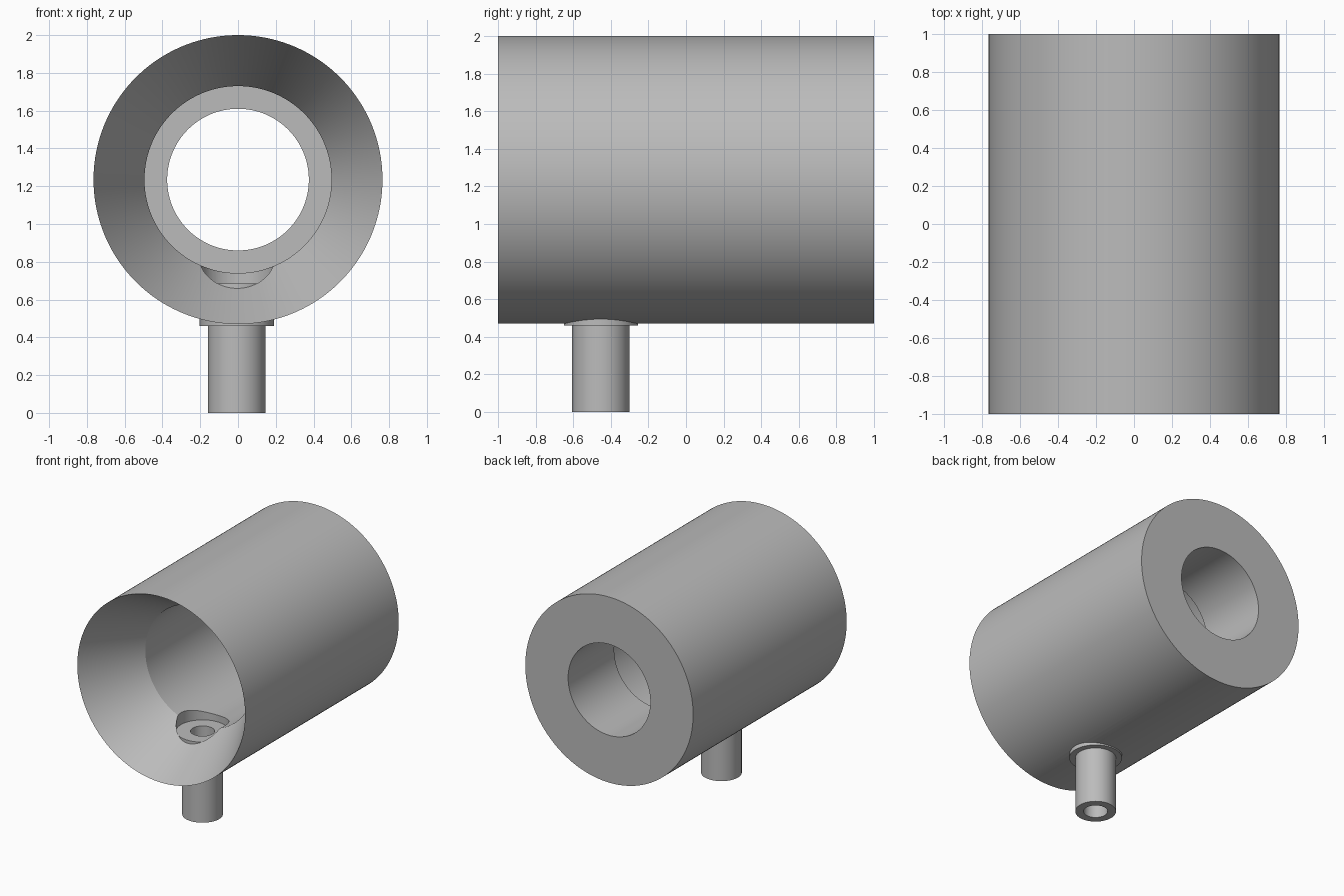
import bpy, bmesh
from math import pi, radians
from mathutils import Matrix

default = bpy.data.objects.get("Cube")
if default:
    bpy.data.objects.remove(default)

steel = bpy.data.materials.new("plain_grey")
steel.use_nodes = True
grey = (0.5, 0.5, 0.5, 1)
steel.diffuse_color = grey
steel.node_tree.nodes["Principled BSDF"].inputs["Base Color"].default_value = grey


def lathe(name, profile, matrix, steps=128):
    """Revolve a closed (radius, height) profile about local z, then place it."""
    bm = bmesh.new()
    ring = [bm.verts.new((r, 0, h)) for r, h in profile]
    edges = [bm.edges.new((ring[i - 1], ring[i])) for i in range(len(ring))]
    bmesh.ops.spin(bm, geom=ring + edges, cent=(0, 0, 0), axis=(0, 0, 1),
                   angle=2 * pi, steps=steps, use_merge=True)
    bmesh.ops.remove_doubles(bm, verts=bm.verts, dist=1e-5)
    bmesh.ops.transform(bm, matrix=matrix, verts=bm.verts)
    bmesh.ops.recalc_face_normals(bm, faces=bm.faces)
    mesh = bpy.data.meshes.new(name)
    bm.to_mesh(mesh)
    bm.free()
    mesh.materials.append(steel)
    obj = bpy.data.objects.new(name, mesh)
    bpy.context.collection.objects.link(obj)
    return obj


def activate(obj):
    bpy.ops.object.select_all(action='DESELECT')
    obj.select_set(True)
    bpy.context.view_layer.objects.active = obj


AXIS_Z, PORT_X, PORT_Y, PORT_R = 1.235, -0.006, -0.453, 0.197

# Hollow barrel: flared mouth, wide chamber, narrower rear bore
barrel = lathe("barrel", [(0.765, -1), (0.765, 1), (0.375, 1), (0.375, 0.4),
                          (0.495, 0.4), (0.495, -0.5)],
               Matrix.Translation((0, 0, AXIS_Z)) @ Matrix.Rotation(-pi / 2, 4, 'X'), 160)

# Port hole through the lower wall
bpy.ops.mesh.primitive_cylinder_add(vertices=96, radius=PORT_R, depth=0.8,
                                    location=(PORT_X, PORT_Y, 0.6))
cutter = bpy.context.object
cutter.name = "port_cutter"
cutter.hide_render = True
cutter.data.materials.append(steel)
cut = barrel.modifiers.new("port", 'BOOLEAN')
cut.operation = 'DIFFERENCE'
cut.solver = 'EXACT'
cut.object = cutter
activate(barrel)
bpy.ops.object.modifier_apply(modifier=cut.name)
bpy.data.objects.remove(cutter)

# Flanged drain tube set into the port
tube = lathe("flanged_tube", [(0.09, 0), (0.152, 0), (0.152, 0.46), (PORT_R, 0.46),
                              (PORT_R, 0.685), (0.09, 0.685)],
             Matrix.Translation((PORT_X, PORT_Y, 0)), 96)

for part in (barrel, tube):
    activate(part)
    bpy.ops.object.shade_smooth_by_angle(angle=radians(25))
